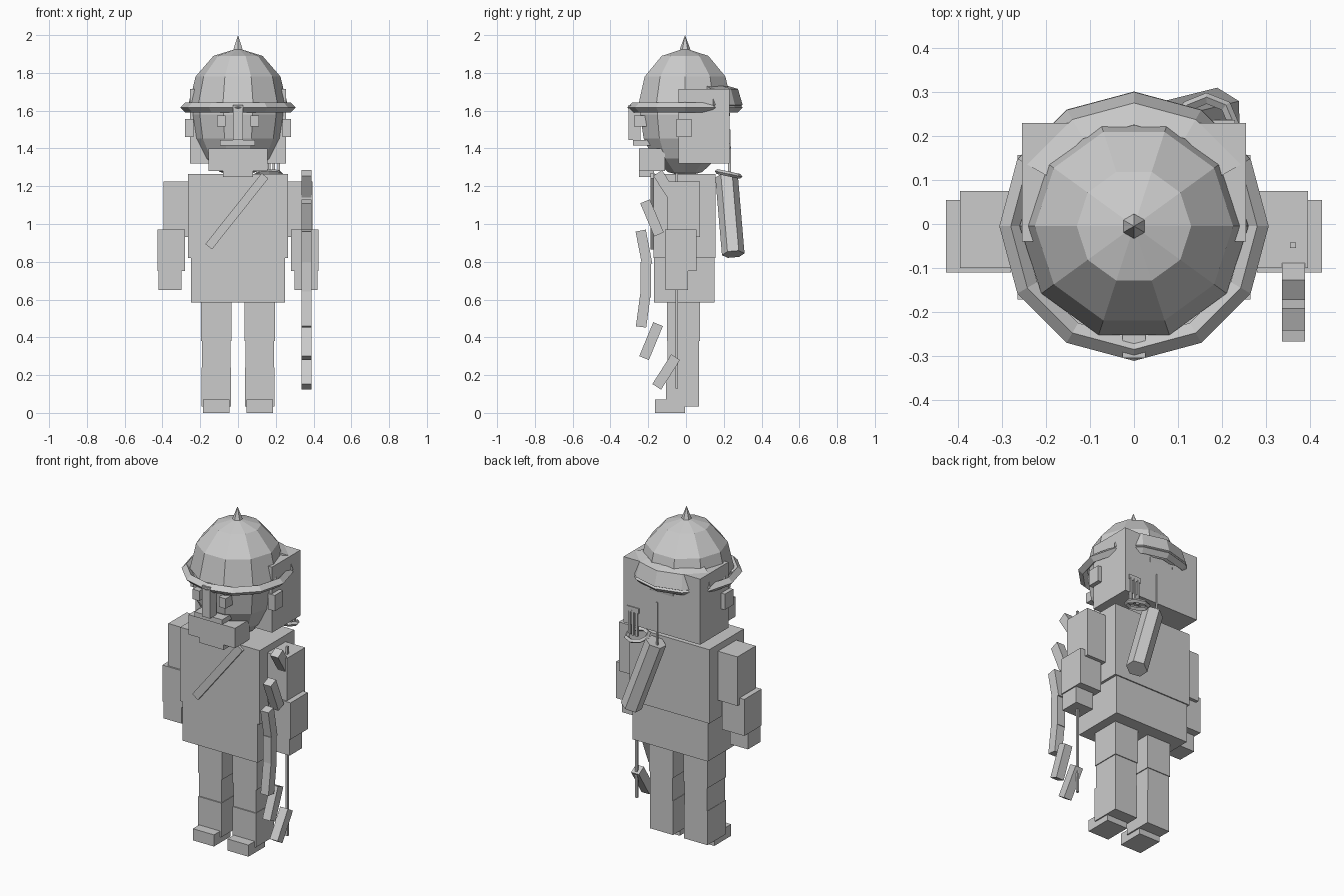
import bpy, bmesh, math
from mathutils import Vector, Matrix

if "Cube" in bpy.data.objects:
    bpy.data.objects.remove(bpy.data.objects["Cube"])

grey = bpy.data.materials.new("plain_grey")
grey.diffuse_color = (0.6, 0.6, 0.6, 1)
grey.use_nodes = True
grey.node_tree.nodes["Principled BSDF"].inputs["Base Color"].default_value = grey.diffuse_color


def finish(name, bm):
    bmesh.ops.recalc_face_normals(bm, faces=bm.faces)
    me = bpy.data.meshes.new(name)
    bm.to_mesh(me)
    bm.free()
    me.materials.append(grey)
    ob = bpy.data.objects.new(name, me)
    bpy.context.collection.objects.link(ob)
    return ob


def box(name, x0, x1, y0, y1, z0, z1):
    bm = bmesh.new()
    bmesh.ops.create_cube(bm, size=1)
    for v in bm.verts:
        v.co = Vector(((x0 + x1) / 2 + v.co.x * (x1 - x0),
                       (y0 + y1) / 2 + v.co.y * (y1 - y0),
                       (z0 + z1) / 2 + v.co.z * (z1 - z0)))
    return finish(name, bm)


def pair(name, x0, x1, *rest):
    box("left_" + name, x0, x1, *rest)
    box("right_" + name, -x1, -x0, *rest)


def bar(name, a, b, w, d):
    """Box of width w (x) and depth d (y) running from a to b."""
    a, b = Vector(a), Vector(b)
    ob = box(name, -w / 2, w / 2, -d / 2, d / 2, -(b - a).length / 2, (b - a).length / 2)
    ob.matrix_world = (Matrix.Translation((a + b) / 2)
                       @ Vector((0, 0, 1)).rotation_difference(b - a).to_matrix().to_4x4())
    return ob


def cone(name, a, b, r0, r1, n):
    a, b = Vector(a), Vector(b)
    bm = bmesh.new()
    bmesh.ops.create_cone(bm, cap_ends=True, segments=n, radius1=r0, radius2=r1,
                          depth=(b - a).length)
    bm.transform(Matrix.Translation((a + b) / 2)
                 @ Vector((0, 0, 1)).rotation_difference(b - a).to_matrix().to_4x4())
    return finish(name, bm)


def ball(name, z, r, rz, rings, upper_only=False):
    bm = bmesh.new()
    bmesh.ops.create_uvsphere(bm, u_segments=10, v_segments=rings, radius=1)
    if upper_only:
        bmesh.ops.bisect_plane(bm, geom=bm.verts[:] + bm.edges[:] + bm.faces[:],
                               plane_co=(0, 0, -0.01), plane_no=(0, 0, -1), clear_outer=True)
    bm.transform(Matrix.Translation((0, -0.005, z)) @ Matrix.Diagonal((r, r, rz, 1))
                 @ Matrix.Rotation(math.radians(18), 4, 'Z'))
    return finish(name, bm)


def ring(name, centre, major, minor, n, tilt=0):
    """Faceted ring with a diamond section."""
    bm = bmesh.new()
    loops = []
    for i in range(n):
        a = 2 * math.pi * i / n
        loops.append([bm.verts.new((math.cos(a) * (major + minor * math.cos(b)),
                                    math.sin(a) * (major + minor * math.cos(b)),
                                    minor * math.sin(b)))
                      for b in (0, math.pi / 2, math.pi, 1.5 * math.pi)])
    for i in range(n):
        p, q = loops[i], loops[(i + 1) % n]
        for j in range(4):
            k = (j + 1) % 4
            bm.faces.new((p[j], q[j], q[k], p[k]))
    bm.transform(Matrix.Translation(centre) @ Matrix.Rotation(tilt, 4, 'X'))
    return finish(name, bm)


# Legs and shoes
pair("thigh", 0.035, 0.195, -0.10, 0.075, 0.38, 0.60)
pair("knee", 0.04, 0.19, -0.098, 0.07, 0.23, 0.39)
pair("calf", 0.037, 0.192, -0.105, 0.07, 0.035, 0.24)
pair("shoe", 0.045, 0.185, -0.165, -0.005, 0, 0.07)

# Body
box("skirt", -0.25, 0.25, -0.17, 0.15, 0.585, 0.83)
box("torso", -0.265, 0.265, -0.172, 0.157, 0.82, 1.265)
bar("chest_strap", (0.143, -0.178, 1.255), (-0.155, -0.178, 0.88), 0.045, 0.02)

# Arms
pair("upper_arm", 0.26, 0.395, -0.10, 0.075, 0.93, 1.225)
pair("forearm", 0.28, 0.427, -0.11, 0.055, 0.75, 0.97)
pair("hand", 0.30, 0.42, -0.108, 0.01, 0.65, 0.76)

# Head and face
ball("head", 1.58, 0.25, 0.33, 8)
box("hood", -0.255, 0.255, -0.04, 0.23, 1.32, 1.715)
pair("ear", 0.235, 0.28, -0.05, 0.03, 1.46, 1.555)
pair("eye", 0.065, 0.11, -0.275, -0.20, 1.515, 1.575)
box("nose_guard", -0.026, 0.026, -0.305, -0.24, 1.445, 1.63)
box("moustache", -0.095, 0.09, -0.28, -0.18, 1.415, 1.445)
box("beard", -0.155, 0.155, -0.25, -0.11, 1.28, 1.40)
box("beard_tip", -0.08, 0.08, -0.25, -0.17, 1.25, 1.285)

# Helmet
ball("helmet_dome", 1.63, 0.26, 0.30, 6, True)
cone("helmet_spike", (0, -0.005, 1.925), (0, -0.005, 2.0), 0.028, 0, 6)
ring("helmet_brim", (0, -0.005, 1.617), 0.28, 0.026, 12)

# Sloped neck guard at the back of the helmet
bm = bmesh.new()
rows = []
for a in (30, 60, 90, 120, 150):
    c, s = math.cos(math.radians(a)), math.sin(math.radians(a))
    rows.append([bm.verts.new((c * r, s * r - 0.005, z))
                 for r, z in ((0.23, 1.73), (0.28, 1.715), (0.305, 1.63), (0.25, 1.60))])
for p, q in zip(rows, rows[1:]):
    for j in range(4):
        k = (j + 1) % 4
        bm.faces.new((p[j], q[j], q[k], p[k]))
bm.faces.new(rows[0])
bm.faces.new(rows[-1])
finish("neck_guard", bm)

# Quiver with rim and arrows
cone("quiver", (0.19, 0.25, 0.84), (0.05, 0.215, 1.25), 0.06, 0.06, 6)
ring("quiver_rim", (0.165, 0.225, 1.265), 0.062, 0.013, 8, math.radians(-12))
for i, x in enumerate((0.165, 0.19, 0.215)):
    box("arrow_%d" % (i + 1), x - 0.007, x + 0.007, 0.222, 0.237, 1.26, 1.41)
box("arrow_feathers", 0.15, 0.23, 0.224, 0.236, 1.40, 1.43)
box("spare_arrow", 0.025, 0.035, 0.225, 0.235, 1.24, 1.50)

# Bow made of tilted blocks, (y, z) at the top and bottom of each
blocks = [((-0.15, 1.27), (-0.06, 1.13)), ((-0.217, 1.12), (-0.143, 0.945)),
          ((-0.24, 0.965), (-0.205, 0.785)), ((-0.213, 0.80), (-0.213, 0.61)),
          ((-0.213, 0.64), (-0.238, 0.455)), ((-0.148, 0.47), (-0.222, 0.29)),
          ((-0.055, 0.295), (-0.155, 0.138))]
for i, ((y0, z0), (y1, z1)) in enumerate(blocks):
    bar("bow_block_%d" % (i + 1), (0.362, y1, z1), (0.362, y0, z0), 0.052, 0.055)
box("bow_string", 0.355, 0.368, -0.055, -0.042, 0.13, 1.27)
